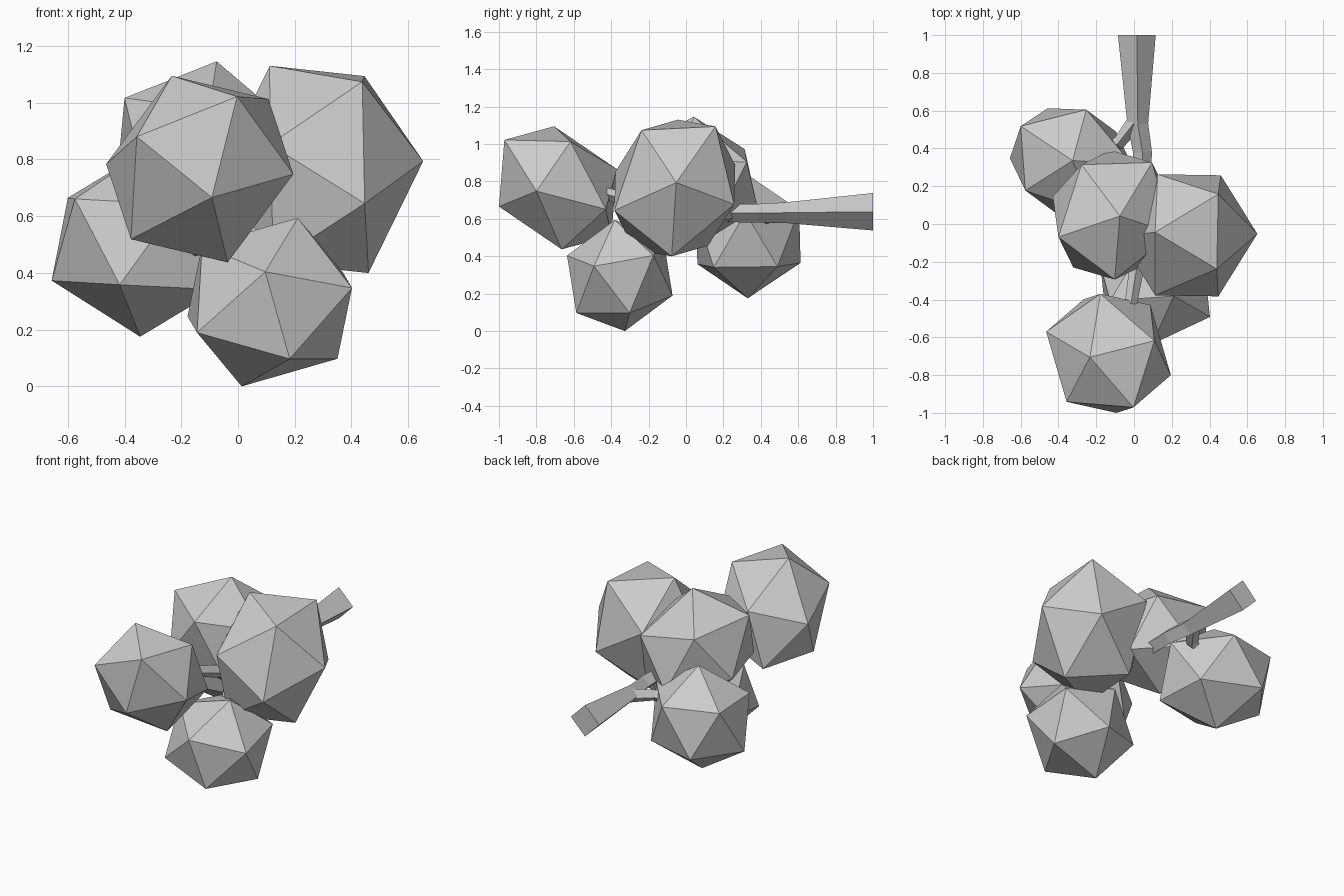
import bpy, bmesh, math
from mathutils import Vector, Matrix

if "Cube" in bpy.data.objects:
    bpy.data.objects.remove(bpy.data.objects["Cube"])


def finish(name, bm):
    bmesh.ops.recalc_face_normals(bm, faces=bm.faces)
    mesh = bpy.data.meshes.new(name)
    bm.to_mesh(mesh)
    bm.free()
    obj = bpy.data.objects.new(name, mesh)
    bpy.context.collection.objects.link(obj)
    return obj


def foliage(name, centre, *corners):
    """Stretched icosahedron, set by its centre and the corners of one face."""
    bm = bmesh.new()
    bmesh.ops.create_icosphere(bm, subdivisions=1, radius=1)
    bm.faces.ensure_lookup_table()
    base = Matrix([v.co for v in bm.faces[0].verts]).transposed()
    goal = Matrix([Vector(c) for c in corners]).transposed()
    shape = (goal @ base.inverted()).to_4x4()
    bm.transform(Matrix.Translation(centre) @ shape)
    return finish(name, bm)


def limb(name, path):
    """Four-sided tapering tube through (x, y, z, radius) points."""
    bm = bmesh.new()
    pts = [Vector(p[:3]) for p in path]
    rings = []
    for i, p in enumerate(pts):
        d = (pts[min(i + 1, len(pts) - 1)] - pts[max(i - 1, 0)]).normalized()
        if i == 0 and name == "trunk":
            d = Vector((0, -1, 0))          # square-cut foot
        side = d.cross(Vector((0, 0, 1))).normalized()
        up = side.cross(d)
        r = path[i][3]
        rings.append([bm.verts.new(p + r * (math.cos(a) * side + math.sin(a) * up))
                      for a in (k * math.pi / 2 for k in range(4))])
    for a, b in zip(rings, rings[1:]):
        for k in range(4):
            bm.faces.new((a[k], a[(k + 1) % 4], b[(k + 1) % 4], b[k]))
    bm.faces.new(rings[0])
    bm.faces.new(rings[-1])
    return finish(name, bm)


# Foliage clumps
foliage("foliage_tip", (-.135, -.685, .766),
        (.132, -.286, .256), (.043, -.315, -.10), (.33, -.115, -.018))
foliage("foliage_bottom", (.112, -.354, .297),
        (.099, -.027, .297), (-.016, -.282, .107), (.29, -.138, .05))
foliage("foliage_right", (.286, -.06, .765),
        (.367, .008, .029), (.152, -.178, .309), (.16, .218, .329))
foliage("foliage_top", (-.113, .048, .802),
        (.038, -.006, .344), (-.287, -.117, .215), (.011, -.342, .175))
foliage("foliage_left", (-.335, .333, .503),
        (-.322, .015, -.13), (-.265, .185, .162), (-.24, -.156, .158))

# Trunk lying along y, with branches into the clumps
limb("trunk", [(.015, 1, .638, .10), (.02, .53, .633, .055), (.045, .38, .63, .05),
               (.04, .1, .63, .045), (.02, -.2, .66, .04), (-.02, -.44, .74, .032),
               (-.08, -.6, .76, .02)])
limb("branch_left", [(.02, .56, .63, .045), (-.08, .43, .61, .035), (-.25, .36, .55, .02)])
limb("branch_bottom", [(.03, -.05, .64, .035), (.07, -.2, .55, .03), (.11, -.33, .38, .02)])
limb("branch_right", [(.04, .12, .63, .035), (.16, .02, .68, .03), (.28, -.04, .75, .02)])
limb("branch_top", [(.03, .2, .63, .035), (-.04, .1, .7, .03), (-.1, .05, .79, .02)])
